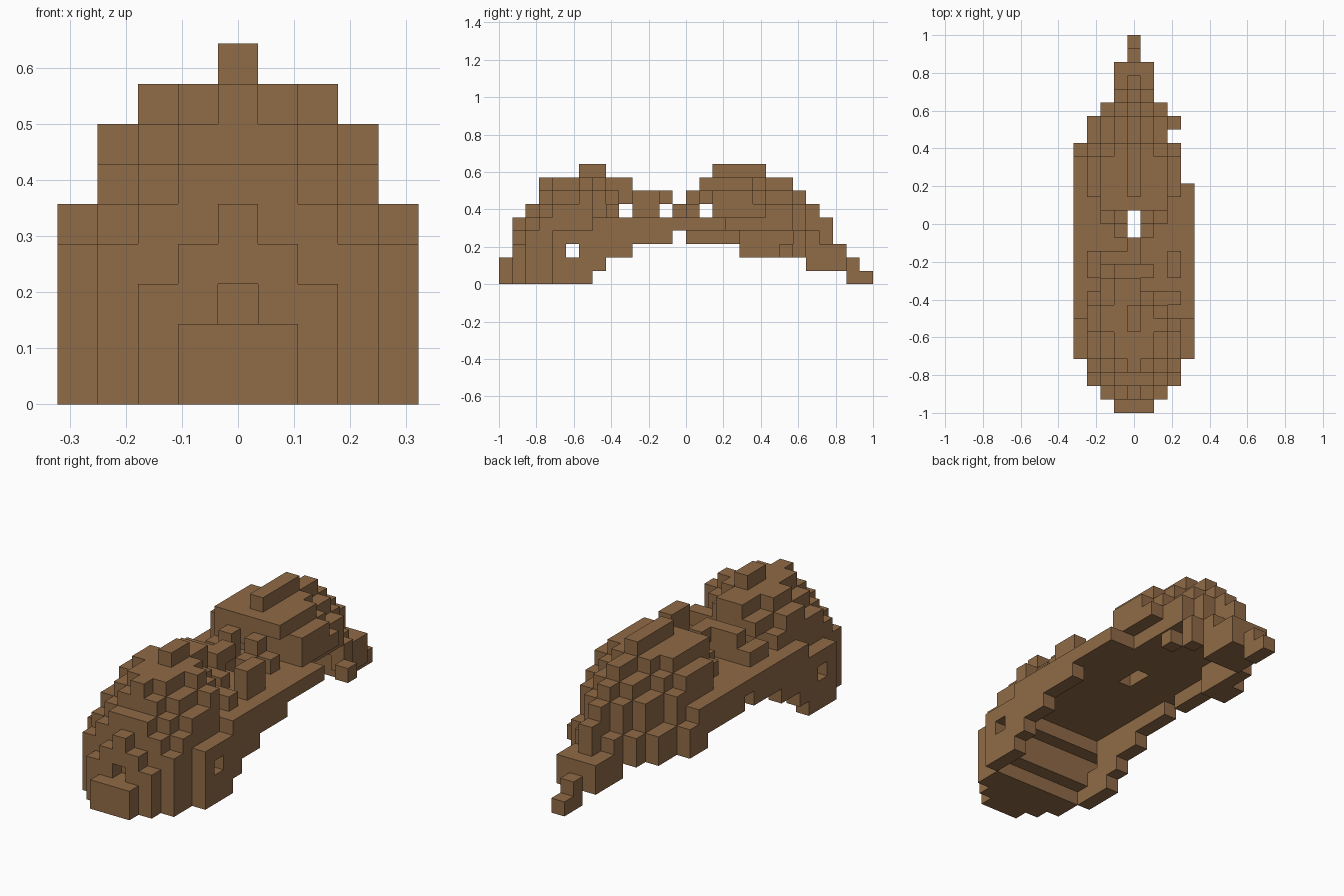
import bpy, bmesh
from mathutils import Vector

cube = bpy.data.objects.get("Cube")
if cube:
    bpy.data.objects.remove(cube, do_unlink=True)

UNIT = 1 / 14
LENGTH = 28
cells = {}


def block(part, xs, rows, levels):
    """Fill a range of unit cells; part None carves them away."""
    for x in range(xs[0], xs[1] + 1):
        for row in range(*rows):
            for level in range(*levels):
                if part:
                    cells[x, row, level] = part
                else:
                    cells.pop((x, row, level), None)


def terrace(part, rows, base, *tops):
    """Symmetric stepped slice: one top per column, from the middle outwards."""
    for column, top in enumerate(tops):
        for x in {column, -column}:
            block(part, (x, x), rows, (base, top))


def carve(half, rows, levels):
    block(None, (-half, half), rows, levels)


# Front dome, rising from the nose
terrace("nose", (0, 1), 0, 2, 2)
terrace("front_dome", (1, 2), 0, 5, 4, 3)
terrace("front_dome", (2, 3), 0, 6, 6, 5, 4)
terrace("front_dome", (3, 4), 0, 8, 7, 6, 5)
terrace("front_dome", (4, 6), 0, 8, 8, 7, 6, 4)
terrace("front_dome", (6, 7), 0, 9, 8, 8, 7, 4)
terrace("front_dome", (7, 8), 1, 9, 8, 8, 7, 5)
terrace("front_dome", (8, 10), 2, 8, 8, 7, 6, 5)

# Middle deck with posts
terrace("deck", (10, 11), 3, 6, 6, 5, 5, 5)
terrace("deck", (11, 13), 3, 7, 5, 5, 5, 5)
terrace("deck", (13, 14), 4, 6, 6, 5, 5, 5)
block("deck_post", (3, 3), (10, 12), (5, 7))
block("deck_post", (-2, -1), (11, 12), (5, 7))
block("deck_post", (-3, -3), (10, 12), (5, 6))

# Rear dome
terrace("rear_dome", (14, 15), 3, 7, 7, 6, 5, 5)
terrace("rear_dome", (15, 16), 3, 8, 8, 8, 6, 5)
terrace("rear_dome", (16, 18), 3, 9, 8, 8, 7, 5)
terrace("rear_dome", (18, 19), 2, 9, 8, 8, 7, 5)
terrace("rear_dome", (19, 20), 2, 9, 8, 7, 6, 4)
terrace("rear_dome", (20, 22), 2, 8, 7, 6, 4)
terrace("rear_dome", (22, 23), 2, 7, 6, 4)

# Tail
terrace("tail_base", (23, 24), 1, 6, 4)
terrace("tail_base", (24, 25), 1, 5, 3)
terrace("tail_base", (25, 26), 1, 3, 3)
terrace("tail_tip", (26, 27), 0, 2)
terrace("tail_tip", (27, 28), 0, 1)

# Hollow underside, stepping up behind the front floor
carve(3, (4, 5), (0, 1))
carve(3, (5, 6), (0, 3))
carve(3, (6, 18), (0, 4))
carve(2, (18, 22), (0, 4))
carve(1, (22, 23), (0, 3))

# Openings through the sides, the nose and the deck
carve(4, (5, 6), (2, 3))
for gap in (9, 12, 15):
    carve(4, (gap, gap + 1), (5, 6))
carve(0, (13, 15), (0, 9))
carve(0, (1, 2), (2, 3))

# Broken left flank of the front dome
block(None, (3, 3), (7, 8), (5, 9))
block(None, (3, 3), (9, 10), (5, 9))
block(None, (2, 2), (7, 8), (7, 9))
block(None, (2, 2), (8, 9), (6, 9))
block(None, (1, 2), (9, 10), (5, 9))
block(None, (1, 1), (8, 9), (7, 9))

# Broken left flank of the rear
block(None, (4, 4), (13, 17), (0, 4))
block(None, (4, 4), (17, 20), (0, 9))
block(None, (3, 3), (14, 16), (5, 9))
block(None, (1, 2), (15, 16), (5, 7))
block(None, (3, 3), (17, 20), (0, 5))
block(None, (3, 3), (20, 21), (0, 9))
block(None, (3, 3), (21, 22), (3, 9))

# Single wood-brown material
brown = bpy.data.materials.new("earth_brown")
brown.use_nodes = True
colour = (0.28, 0.145, 0.063, 1)
brown.diffuse_color = colour
brown.node_tree.nodes["Principled BSDF"].inputs["Base Color"].default_value = colour


def outer_faces(bm, cell):
    """Add the cell's sides that touch no other cell."""
    centre = Vector((cell[0], cell[1] + 0.5 - LENGTH / 2, cell[2] + 0.5))
    for axis in range(3):
        for sign in (-1, 1):
            neighbour = list(cell)
            neighbour[axis] += sign
            if tuple(neighbour) in cells:
                continue
            normal, side = Vector(), Vector()
            normal[axis] = sign / 2
            side[(axis + 1) % 3] = 0.5
            up = normal.cross(side) * 2
            middle = centre + normal
            corners = (-side - up, side - up, side + up, up - side)
            bm.faces.new([bm.verts.new((middle + c) * UNIT) for c in corners])


# One mesh for each part
for part in sorted(set(cells.values())):
    bm = bmesh.new()
    for cell, owner in cells.items():
        if owner == part:
            outer_faces(bm, cell)
    bmesh.ops.remove_doubles(bm, verts=bm.verts, dist=UNIT / 100)
    mesh = bpy.data.meshes.new(part)
    bm.to_mesh(mesh)
    bm.free()
    mesh.materials.append(brown)
    bpy.context.collection.objects.link(bpy.data.objects.new(part, mesh))
